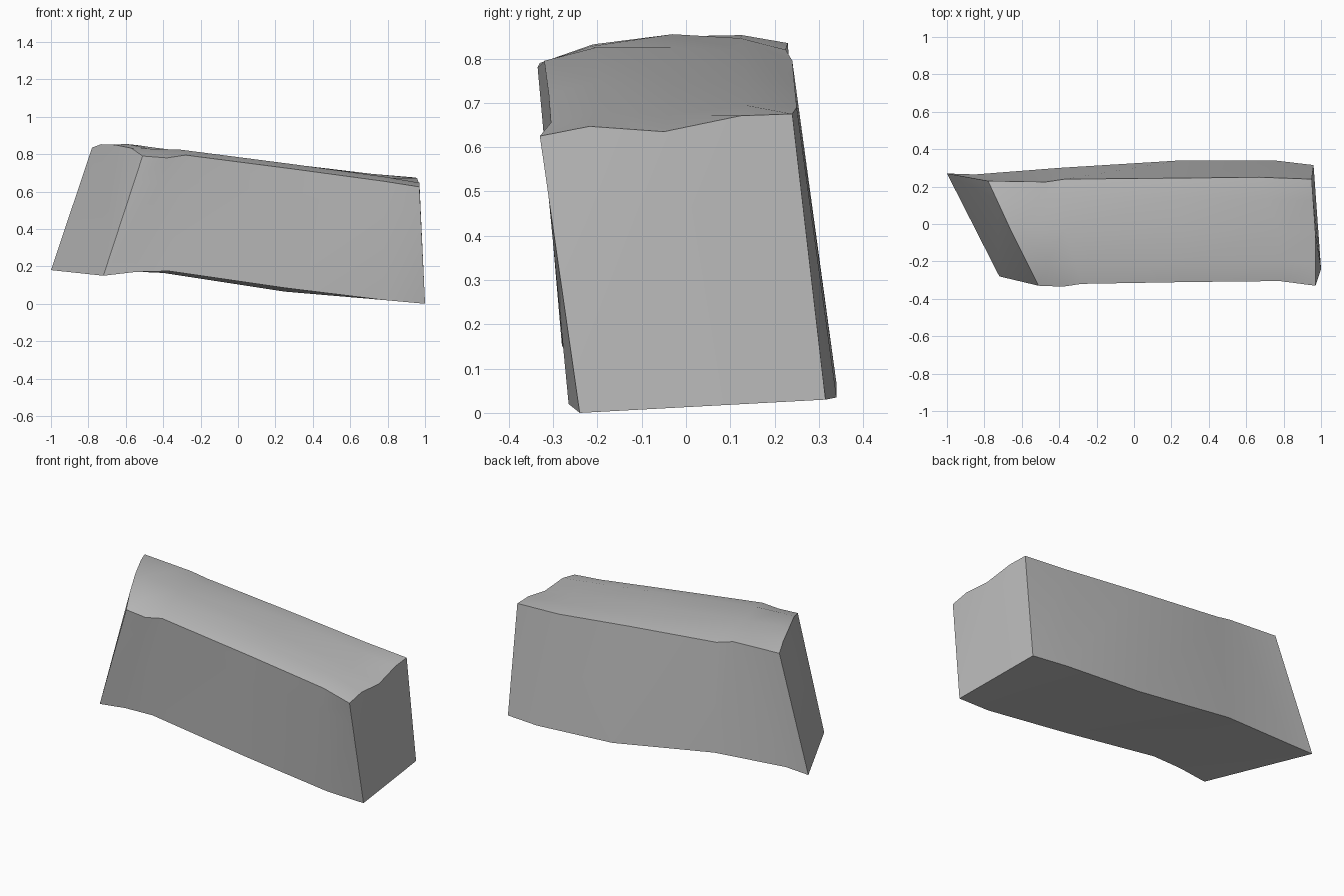
import bpy
import bmesh
from mathutils import Vector

cube = bpy.data.objects.get("Cube")
if cube:
    bpy.data.objects.remove(cube, do_unlink=True)

# Long edges of the slanted block, each running from its right end to its left end
bottom_back = [(-1, .27, .18), (-.85, .265, .185), (-.4, .3, .165),
               (.25, .34, .065), (.75, .34, .035), (.96, .315, .03)]
bottom_front = [(-.72, -.28, .15), (-.55, -.28, .17), (-.37, -.28, .175),
                (.25, -.27, .085), (.78, -.265, .02), (1, -.24, 0)]
top_front = [(-.51, -.33, .79), (-.38, -.335, .78), (-.28, -.32, .795),
             (.3, -.31, .72), (.78, -.305, .655), (.97, -.33, .625)]
top_ridge = [(-.66, -.03, .85), (-.6, -.03, .855), (-.37, -.03, .825),
             (.25, -.03, .745), (.78, -.04, .672), (.97, -.05, .635)]
top_back = [(-.78, .23, .835), (-.47, .225, .82), (-.37, .24, .795),
            (.2, .245, .74), (.67, .25, .69), (.95, .24, .675)]


def between(first, second, amount, lift=0):
    """Make an edge that runs between two others, raised a little."""
    raise_by = Vector((0, 0, lift))
    return [Vector(a).lerp(Vector(b), amount) + raise_by
            for a, b in zip(first, second)]


def make_material(name, color):
    material = bpy.data.materials.new(name)
    material.use_nodes = True
    material.diffuse_color = color
    shader = next(node for node in material.node_tree.nodes
                  if node.type == 'BSDF_PRINCIPLED')
    shader.inputs["Base Color"].default_value = color
    return material


# Edges in order around the cross-section
rails = [
    bottom_back,
    bottom_front,
    between(bottom_front, top_front, .78),
    top_front,
    between(top_front, top_ridge, .4, .018),
    top_ridge,
    between(top_ridge, top_back, .6, .012),
    top_back,
]

# Skin the edges with triangles and close both ends
bm = bmesh.new()
grid = [[bm.verts.new(point) for point in rail] for rail in rails]
for index, rail in enumerate(grid):
    following = grid[(index + 1) % len(grid)]
    for step in range(len(rail) - 1):
        a, b = rail[step], rail[step + 1]
        c, d = following[step + 1], following[step]
        bm.faces.new((a, b, c))
        bm.faces.new((a, c, d))
ends = [bm.faces.new([rail[end] for rail in grid]) for end in (0, -1)]
bmesh.ops.triangulate(bm, faces=ends)
bmesh.ops.recalc_face_normals(bm, faces=bm.faces[:])

mesh = bpy.data.meshes.new("stone_block")
bm.to_mesh(mesh)
bm.free()
mesh.materials.append(make_material("stone grey", (.5, .5, .5, 1)))

block = bpy.data.objects.new("stone_block", mesh)
bpy.context.collection.objects.link(block)

# Soft faces with crisp corners
bpy.ops.object.select_all(action='DESELECT')
block.select_set(True)
bpy.context.view_layer.objects.active = block
bpy.ops.object.shade_smooth_by_angle()
